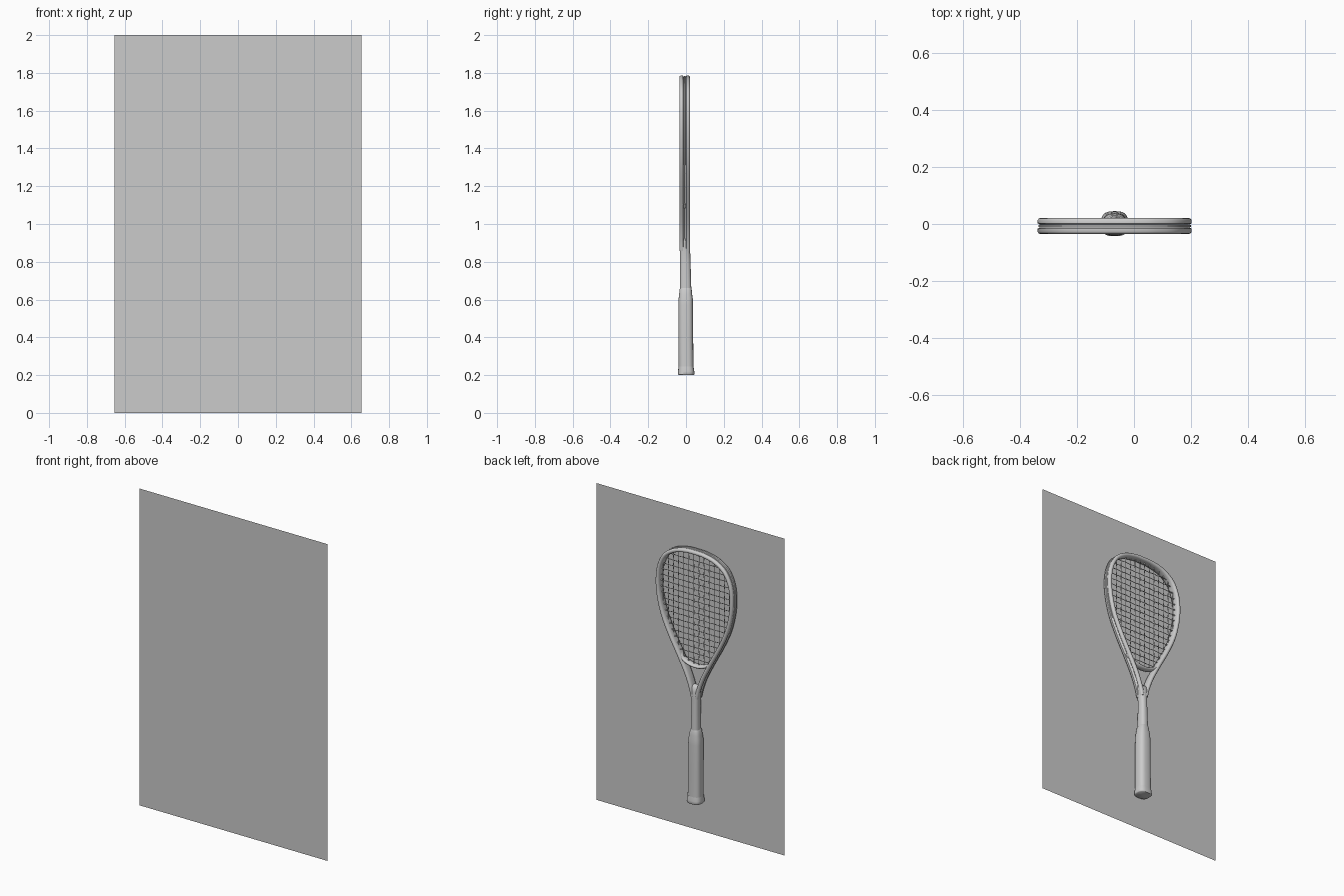
import bpy, bmesh, math
from mathutils import Vector

if "Cube" in bpy.data.objects:
    bpy.data.objects.remove(bpy.data.objects["Cube"])

XC, YC = -0.068, -0.007          # racket axis and string-bed plane


def mesh_object(name, rings, smooth=40):
    """Skin a list of closed rings and cap both ends."""
    bm = bmesh.new()
    loops = [[bm.verts.new(p) for p in ring] for ring in rings]
    n = len(loops[0])
    for a, b in zip(loops, loops[1:]):
        for i in range(n):
            j = (i + 1) % n
            bm.faces.new((a[i], a[j], b[j], b[i]))
    bm.faces.new(loops[0])
    bm.faces.new(loops[-1])
    bmesh.ops.recalc_face_normals(bm, faces=bm.faces)
    me = bpy.data.meshes.new(name)
    bm.to_mesh(me)
    bm.free()
    ob = bpy.data.objects.new(name, me)
    bpy.context.collection.objects.link(ob)
    bpy.ops.object.select_all(action='DESELECT')
    ob.select_set(True)
    bpy.context.view_layer.objects.active = ob
    bpy.ops.object.shade_smooth_by_angle(angle=math.radians(smooth))
    return ob


def spline(pts, steps=7):
    """Catmull-Rom curve through 2D points."""
    p = [Vector(q) for q in pts]
    p = [2 * p[0] - p[1]] + p + [2 * p[-1] - p[-2]]
    out = []
    for i in range(1, len(p) - 2):
        a, b, c, d = p[i - 1:i + 3]
        for s in range(steps):
            t = s / steps
            out.append(0.5 * (2 * b + (c - a) * t + (2 * a - 5 * b + 4 * c - d) * t * t
                              + (3 * b - a - 3 * c + d) * t ** 3))
    return out + [p[-2]]


def sweep(name, path, section, smooth=40):
    """Sweep a section (outward, y) along a path in the x-z plane."""
    rings = []
    for i, p in enumerate(path):
        t = (path[min(i + 1, len(path) - 1)] - path[max(i - 1, 0)]).normalized()
        n = Vector((-t.y, t.x))
        rings.append([(XC + p.x + n.x * u, YC + v, p.y + n.y * u) for u, v in section])
    return mesh_object(name, rings, smooth)


def super_ring(z, hw, y0, y1, n=2.8, seg=32):
    """Rounded-rectangle ring at height z."""
    ring = []
    for i in range(seg):
        a = 2 * math.pi * i / seg
        c, s = math.cos(a), math.sin(a)
        ring.append((XC + hw * math.copysign(abs(c) ** (2 / n), c),
                     (y0 + y1) / 2 + (y1 - y0) / 2 * math.copysign(abs(s) ** (2 / n), s), z))
    return ring


# Backing panel: a single flat sheet in front of the racket
bpy.ops.mesh.primitive_plane_add(size=1, location=(0, -0.045, 1), rotation=(math.pi / 2, 0, 0))
panel = bpy.context.object
panel.name = "backing_panel"
panel.scale = (1.31, 2, 1)

# Head frame: teardrop hoop whose ends run down into the shaft
half = [(0.012, 0.86), (0.027, 0.92), (0.057, 1.0), (0.108, 1.10), (0.173, 1.22),
        (0.222, 1.33), (0.25, 1.44), (0.258, 1.54), (0.246, 1.63), (0.207, 1.706),
        (0.14, 1.752), (0.065, 1.771)]
hoop = spline([(-x, z) for x, z in half] + [(0, 1.774)] + half[::-1])
right = [(0.003, 0), (0.006, 0.006), (0.012, 0.009), (0.0125, 0.02), (0.008, 0.0265),
         (0.0, 0.0285), (-0.007, 0.0265), (-0.011, 0.019), (-0.0125, 0.008)]
groove_section = right + [(u, -v) for u, v in right[:0:-1]]
sweep("head_frame", hoop, groove_section, 50)

# Grommet strip seated in the outer groove of the head
strip = [(0.001, -0.004), (0.0095, -0.003), (0.0095, 0.003), (0.001, 0.004)]
sweep("grommet_strip", [p for p in hoop if p.y > 1.3], strip)

# Throat bridge closing the bottom of the string bed
bridge = spline([(0.114, 1.112), (0.085, 1.08), (0.045, 1.061), (0, 1.055),
                 (-0.045, 1.061), (-0.085, 1.08), (-0.114, 1.112)])
oval = [(0.011 * math.cos(a), 0.022 * math.sin(a))
        for a in (2 * math.pi * i / 16 for i in range(16))]
sweep("throat_bridge", bridge, oval, 60)

# Shaft, widening into the fork
mesh_object("shaft", [super_ring(*r, n=2.4) for r in (
    (0.58, 0.029, -0.033, 0.030), (0.70, 0.026, -0.033, 0.027), (0.80, 0.0235, -0.032, 0.024),
    (0.86, 0.0245, -0.033, 0.022), (0.90, 0.029, -0.032, 0.021), (0.925, 0.033, -0.028, 0.014),
    (0.935, 0.028, -0.018, 0.004))], 50)

# Grip with tapered collar and flared butt cap
mesh_object("grip", [super_ring(*r) for r in (
    (0.225, 0.043, -0.039, 0.040), (0.40, 0.042, -0.040, 0.038), (0.57, 0.041, -0.040, 0.037),
    (0.605, 0.039, -0.039, 0.036), (0.63, 0.034, -0.036, 0.032), (0.655, 0.030, -0.034, 0.030),
    (0.662, 0.026, -0.031, 0.027))], 50)
mesh_object("butt_cap", [super_ring(*r) for r in (
    (0.20, 0.044, -0.039, 0.042), (0.204, 0.048, -0.043, 0.045), (0.22, 0.047, -0.042, 0.044),
    (0.245, 0.043, -0.040, 0.040))], 50)

# Strings: woven mains and crosses clipped to the head outline
outline = [p for p in hoop if p.y >= 1.11] + bridge


def span(axis, value):
    """Range of the outline along one axis where the other equals value."""
    hits = []
    for a, b in zip(outline, outline[1:] + outline[:1]):
        if (a[axis] - value) * (b[axis] - value) < 0:
            t = (value - a[axis]) / (b[axis] - a[axis])
            hits.append(a[1 - axis] + t * (b[1 - axis] - a[1 - axis]))
    return min(hits), max(hits)


def wires(name, lines, radius):
    cu = bpy.data.curves.new(name, 'CURVE')
    cu.dimensions = '3D'
    cu.bevel_depth = radius
    cu.bevel_resolution = 1
    for pts in lines:
        sp = cu.splines.new('POLY')
        sp.points.add(len(pts) - 1)
        for q, (x, y, z) in zip(sp.points, pts):
            q.co = (XC + x, YC + y, z, 1)
    bpy.context.collection.objects.link(bpy.data.objects.new(name, cu))


mains = [(i - 6.5) * 0.0355 for i in range(14)]
crosses = [1.095 + 0.0365 * j for j in range(18)]
AMP = 0.0018
main_lines, cross_lines, pegs = [], [], []
for i, x in enumerate(mains):
    lo, hi = span(0, x)
    main_lines.append([(x, 0, lo)] + [(x, AMP * (-1) ** (i + j), z)
                      for j, z in enumerate(crosses) if lo < z < hi] + [(x, 0, hi)])
    pegs += [[(x, 0, lo), (x, 0, lo + 0.018)], [(x, 0, hi), (x, 0, hi - 0.018)]]
for j, z in enumerate(crosses):
    lo, hi = span(1, z)
    cross_lines.append([(lo, 0, z)] + [(x, -AMP * (-1) ** (i + j), z)
                       for i, x in enumerate(mains) if lo < x < hi] + [(hi, 0, z)])
    pegs += [[(lo, 0, z), (lo + 0.018, 0, z)], [(hi, 0, z), (hi - 0.018, 0, z)]]
wires("main_strings", main_lines, 0.002)
wires("cross_strings", cross_lines, 0.002)
wires("string_grommets", pegs, 0.004)
